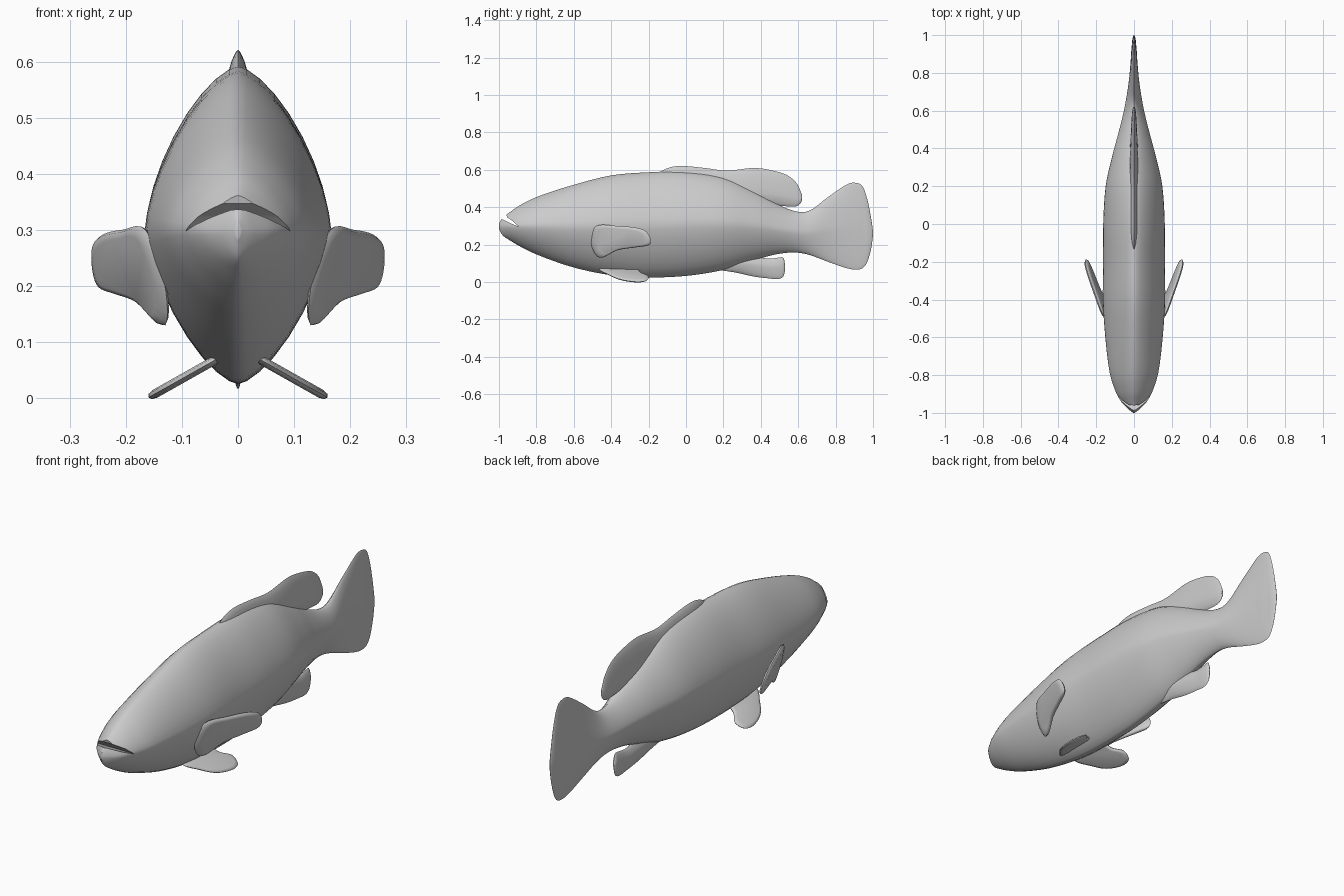
import bpy, bmesh, math
from mathutils import Vector

if "Cube" in bpy.data.objects:
    bpy.data.objects.remove(bpy.data.objects["Cube"])

grey = bpy.data.materials.new("fish grey")
grey.diffuse_color = (0.6, 0.6, 0.6, 1)
grey.use_nodes = True
grey.node_tree.nodes["Principled BSDF"].inputs["Base Color"].default_value = grey.diffuse_color


def smooth_path(pts, steps, closed=False):
    """Catmull-Rom curve through points of any dimension."""
    n, out = len(pts), []
    get = lambda i: pts[i % n] if closed else pts[min(max(i, 0), n - 1)]
    for i in range(n if closed else n - 1):
        for k in range(steps):
            t = k / steps
            out.append([0.5 * (2 * b + (c - a) * t + (2 * a - 5 * b + 4 * c - d) * t * t
                               + (3 * b - a - 3 * c + d) * t ** 3)
                        for a, b, c, d in zip(get(i - 1), get(i), get(i + 1), get(i + 2))])
    return out if closed else out + [list(pts[-1])]


def finish(name, bm):
    bmesh.ops.recalc_face_normals(bm, faces=bm.faces[:])
    me = bpy.data.meshes.new(name)
    bm.to_mesh(me)
    bm.free()
    me.materials.append(grey)
    ob = bpy.data.objects.new(name, me)
    bpy.context.collection.objects.link(ob)
    return ob


def activate(ob):
    bpy.ops.object.select_all(action='DESELECT')
    ob.select_set(True)
    bpy.context.view_layer.objects.active = ob


def shade(ob, angle=40):
    activate(ob)
    bpy.ops.object.shade_smooth_by_angle(angle=math.radians(angle))


def bridge(bm, a, b):
    n = len(a)
    for i in range(n):
        bm.faces.new((a[i], a[(i + 1) % n], b[(i + 1) % n], b[i]))


def loft(name, stations, power, centre=0.5, sides=36, steps=5):
    """Skin over stations (y, top, bottom, half width)."""
    bm, rings = bmesh.new(), []
    for y, top, bot, w in smooth_path(stations, steps):
        zc = bot + (top - bot) * centre
        ring = []
        for i in range(sides):
            a = math.tau * i / sides
            c, s = math.cos(a), math.sin(a)
            x = w * math.copysign(abs(c) ** (2 / power), c)
            h = (top - zc) if s > 0 else (zc - bot)
            ring.append(bm.verts.new((x, y, zc + h * math.copysign(abs(s) ** (2 / power), s))))
        rings.append(ring)
    for a, b in zip(rings, rings[1:]):
        bridge(bm, a, b)
    bm.faces.new(rings[0])
    bm.faces.new(rings[-1])
    return finish(name, bm)


def paired_fin(name, origin, u, v, outline, half):
    """Thin lens-edged paddle in the plane (u, v), mirrored across x."""
    o, u, v = Vector(origin), Vector(u), Vector(v)
    nrm = u.cross(v).normalized()
    pts = [o + u * a + v * b for a, b in smooth_path(outline, 5, True)]
    mid = sum(pts, Vector()) / len(pts)
    bm = bmesh.new()
    edge = [bm.verts.new(p) for p in pts]
    for side in (1, -1):
        prev = edge
        for scale, t in ((0.95, 0.7), (0.8, 1.0)):
            ring = [bm.verts.new(mid + (p - mid) * scale + nrm * half * t * side) for p in pts]
            bridge(bm, prev, ring)
            prev = ring
        bm.faces.new(prev)
    ob = finish(name, bm)
    shade(ob, 50)
    ob.modifiers.new("mirror", 'MIRROR').use_mirror_merge = False
    return ob


# Body running into the tail fin
body = loft("body_and_tail", [
    (-1, .312, .285, .004), (-.98, .345, .25, .03), (-.94, .375, .222, .068),
    (-.88, .415, .187, .1), (-.78, .462, .14, .13), (-.6, .52, .078, .152),
    (-.4, .57, .037, .165), (-.2, .587, .025, .163), (0, .59, .033, .163),
    (.2, .56, .065, .15), (.36, .49, .115, .115), (.48, .422, .148, .083),
    (.58, .38, .158, .058), (.66, .382, .145, .042), (.76, .455, .108, .027),
    (.86, .522, .074, .018), (.91, .53, .067, .015), (.945, .51, .075, .012),
    (.97, .44, .11, .01), (.99, .34, .18, .006), (1, .27, .25, .002)], 1.5)

# Mouth slit, cut as a wedge
bm = bmesh.new()
wedge = [(-1.05, .35), (-.98, .335), (-.94, .315), (-.895, .297), (-.925, .325), (-.957, .347), (-.98, .45), (-1.05, .45)]
ends = [[bm.verts.new((x, y, z)) for y, z in wedge] for x in (-.3, .3)]
bridge(bm, *ends)
for e in ends:
    bm.faces.new(e)
cutter = finish("mouth_cutter", bm)
cutter.hide_render = True
mod = body.modifiers.new("mouth", 'BOOLEAN')
mod.operation, mod.object, mod.solver = 'DIFFERENCE', cutter, 'EXACT'
activate(body)
bpy.ops.object.modifier_apply(modifier="mouth")
bpy.data.objects.remove(cutter)
shade(body)

# Fins on the centre line
shade(loft("dorsal_fin", [
    (-.14, .588, .5, .01), (-.09, .612, .5, .02), (-.02, .621, .5, .024),
    (.1, .61, .48, .024), (.22, .596, .45, .024), (.36, .61, .42, .022),
    (.46, .597, .412, .018), (.54, .572, .405, .014), (.59, .53, .405, .01),
    (.615, .48, .425, .006), (.62, .46, .445, .003)], 1.5, 0.3, 20))
shade(loft("anal_fin", [
    (.18, .12, .064, .01), (.27, .14, .05, .022), (.36, .14, .03, .02),
    (.44, .125, .02, .014), (.49, .13, .016, .012), (.52, .13, .03, .009),
    (.53, .09, .07, .003)], 1.5, 0.6, 20))

# Paired fins
paired_fin("pectoral_fins", (.15, -.48, .24), (.35, .94, 0), (.25, 0, 1), [
    (0, .06), (.12, .06), (.22, .052), (.28, .033), (.31, -.01), (.3, -.042),
    (.22, -.055), (.12, -.07), (.02, -.11), (-.03, -.03)], .01)
paired_fin("pelvic_fins", (.05, 0, .063), (.87, 0, -.49), (0, 1, 0), [
    (-.02, -.46), (.05, -.41), (.1, -.35), (.125, -.27), (.115, -.215),
    (.07, -.2), (.03, -.24), (-.02, -.28)], .008)
